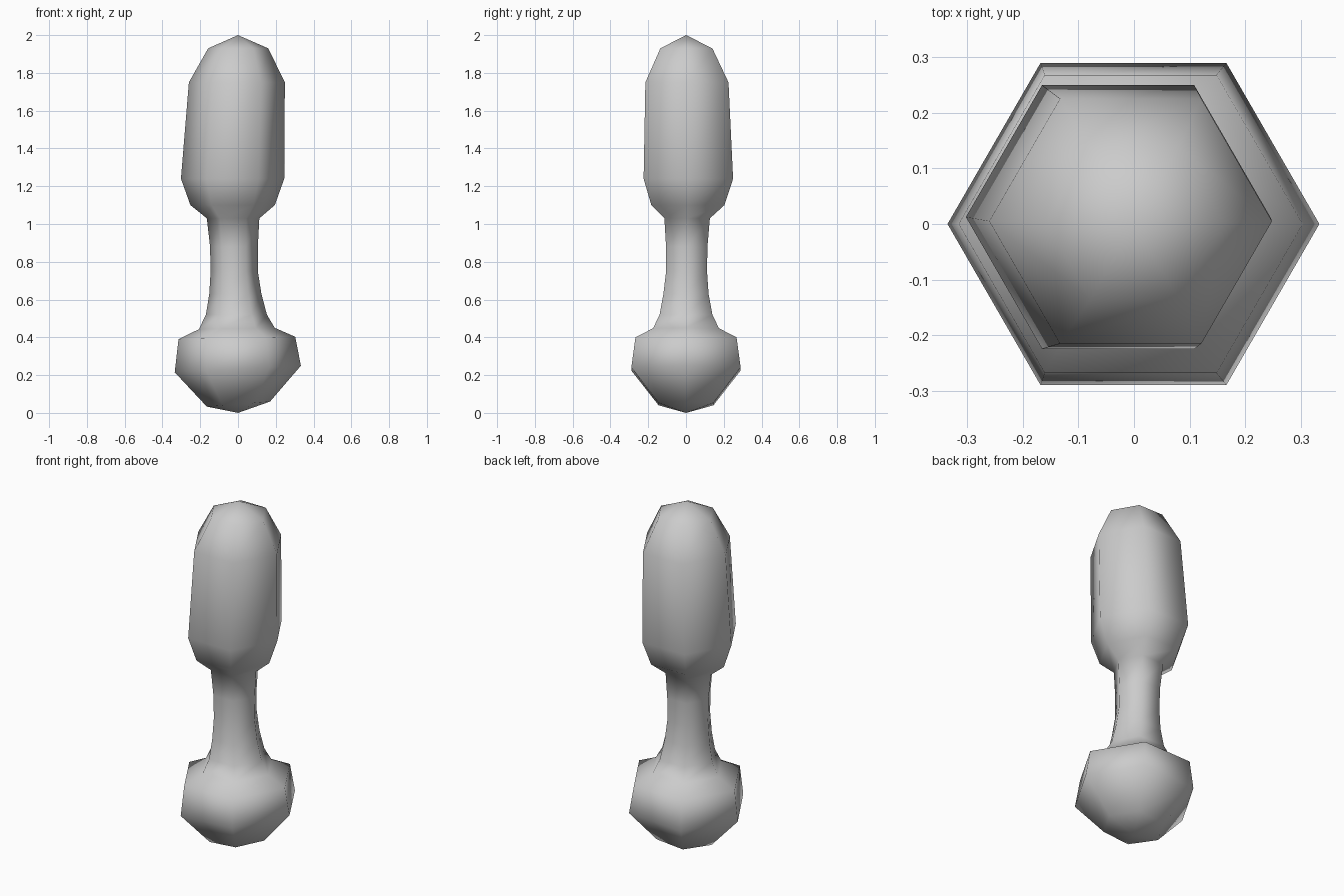
import bpy, bmesh
from math import cos, sin, pi

if "Cube" in bpy.data.objects:
    bpy.data.objects.remove(bpy.data.objects["Cube"])

SIDES = 6
# hexagonal rings: left x, left z, right x, right z, centre y
rings = [
    # rounded foot
    (-0.165, 0.033, 0.170, 0.060, 0.0),
    (-0.335, 0.215, 0.333, 0.250, 0.0),
    (-0.315, 0.390, 0.303, 0.403, 0.0),
    (-0.207, 0.443, 0.195, 0.450, 0.0),
    # waisted neck
    (-0.170, 0.520, 0.153, 0.520, 0.0),
    (-0.152, 0.630, 0.124, 0.630, 0.0),
    (-0.145, 0.750, 0.105, 0.750, 0.003),
    (-0.148, 0.880, 0.105, 0.880, 0.004),
    (-0.165, 1.030, 0.113, 1.030, 0.006),
    # long head
    (-0.252, 1.100, 0.195, 1.100, 0.010),
    (-0.302, 1.240, 0.245, 1.240, 0.0125),
    (-0.260, 1.750, 0.248, 1.750, 0.005),
    (-0.158, 1.930, 0.160, 1.930, 0.002),
]

bm = bmesh.new()
loops = []
for xl, zl, xr, zr, cy in rings:
    cx, r = (xl + xr) / 2, (xr - xl) / 2
    cz, tilt = (zl + zr) / 2, (zr - zl) / 2
    loops.append([bm.verts.new((cx + r * cos(2 * pi * i / SIDES),
                                cy + r * sin(2 * pi * i / SIDES),
                                cz + tilt * cos(2 * pi * i / SIDES)))
                  for i in range(SIDES)])

bottom = bm.verts.new((0, 0, 0))
top = bm.verts.new((0, 0, 2))
for i in range(SIDES):
    j = (i + 1) % SIDES
    for a, b in zip(loops, loops[1:]):
        bm.faces.new((a[i], a[j], b[j], b[i]))
    bm.faces.new((bottom, loops[0][j], loops[0][i]))
    bm.faces.new((top, loops[-1][i], loops[-1][j]))
for f in bm.faces:
    f.smooth = True
bmesh.ops.recalc_face_normals(bm, faces=bm.faces[:])

mesh = bpy.data.meshes.new("waisted_handle")
bm.to_mesh(mesh)
bm.free()
bpy.context.collection.objects.link(bpy.data.objects.new("waisted_handle", mesh))
